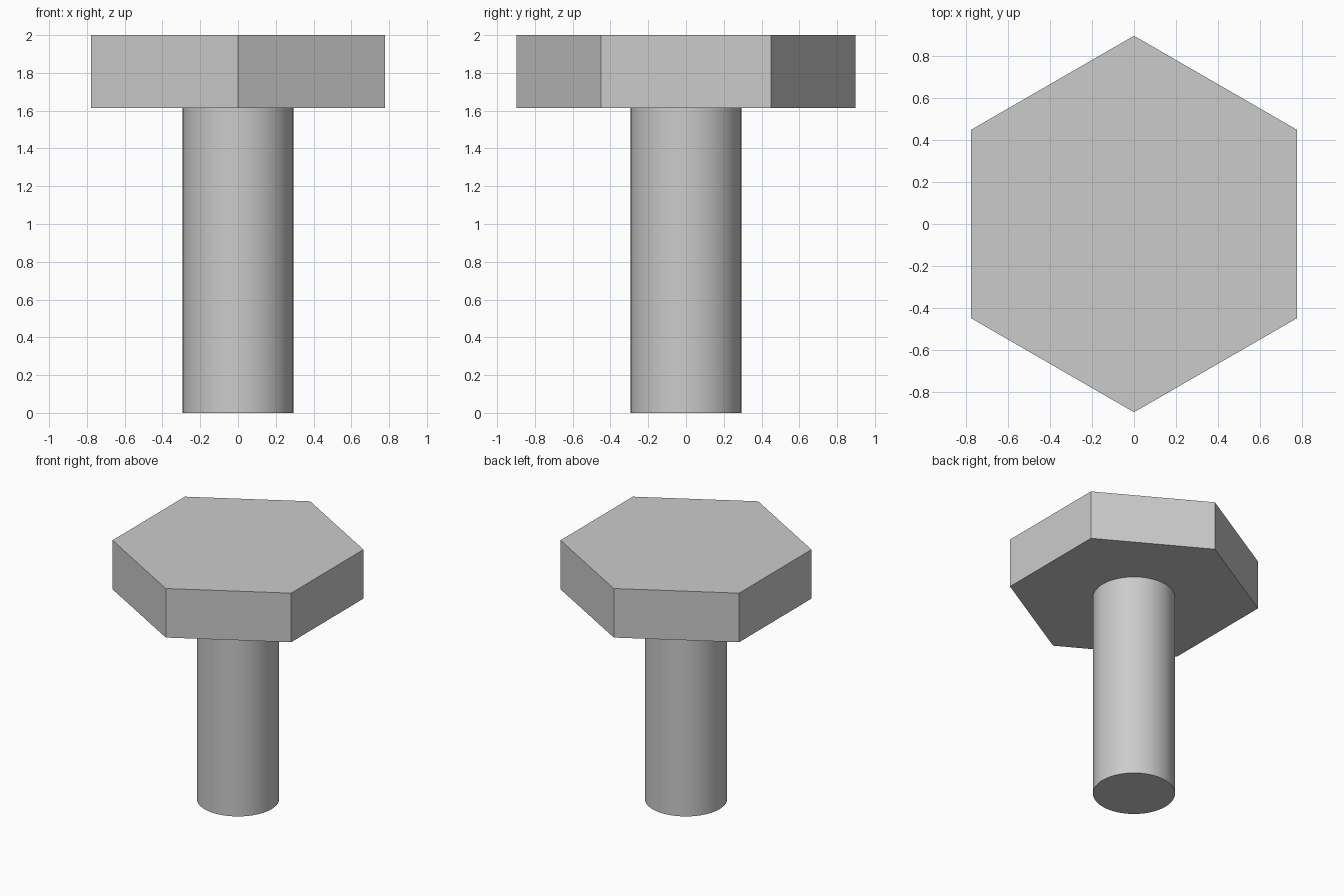
import bpy
import bmesh
from math import cos, sin, tau, radians

if "Cube" in bpy.data.objects:
    bpy.data.objects.remove(bpy.data.objects["Cube"], do_unlink=True)

HEAD_RADIUS = 0.898
HEAD_BOTTOM = 1.614
TOP = 2.0
SHANK_RADIUS = 0.293
EMBED = 0.01  # shank overlap into the head

# Plain steel grey
steel = bpy.data.materials.new("steel_grey")
steel.use_nodes = True
colour = (0.6, 0.6, 0.6, 1)
steel.diffuse_color = colour
steel.node_tree.nodes["Principled BSDF"].inputs["Base Color"].default_value = colour


def prism(name, radius, sides, bottom, top):
    """Upright regular prism with its first corner on the +y axis."""
    bm = bmesh.new()
    ring = [bm.verts.new((-radius * sin(tau * i / sides),
                          radius * cos(tau * i / sides), bottom))
            for i in range(sides)]
    base = bm.faces.new(ring)
    extruded = bmesh.ops.extrude_face_region(bm, geom=[base], use_keep_orig=True)
    raised = [g for g in extruded["geom"] if isinstance(g, bmesh.types.BMVert)]
    bmesh.ops.translate(bm, verts=raised, vec=(0, 0, top - bottom))
    bmesh.ops.recalc_face_normals(bm, faces=bm.faces)
    mesh = bpy.data.meshes.new(name)
    bm.to_mesh(mesh)
    bm.free()
    mesh.materials.append(steel)
    obj = bpy.data.objects.new(name, mesh)
    bpy.context.collection.objects.link(obj)
    return obj


# Hexagonal head with flat faces
prism("hex_head", HEAD_RADIUS, 6, HEAD_BOTTOM, TOP)

# Smooth round shank
shank = prism("shank", SHANK_RADIUS, 64, 0, HEAD_BOTTOM + EMBED)
bpy.ops.object.select_all(action="DESELECT")
shank.select_set(True)
bpy.context.view_layer.objects.active = shank
bpy.ops.object.shade_smooth_by_angle(angle=radians(30))
